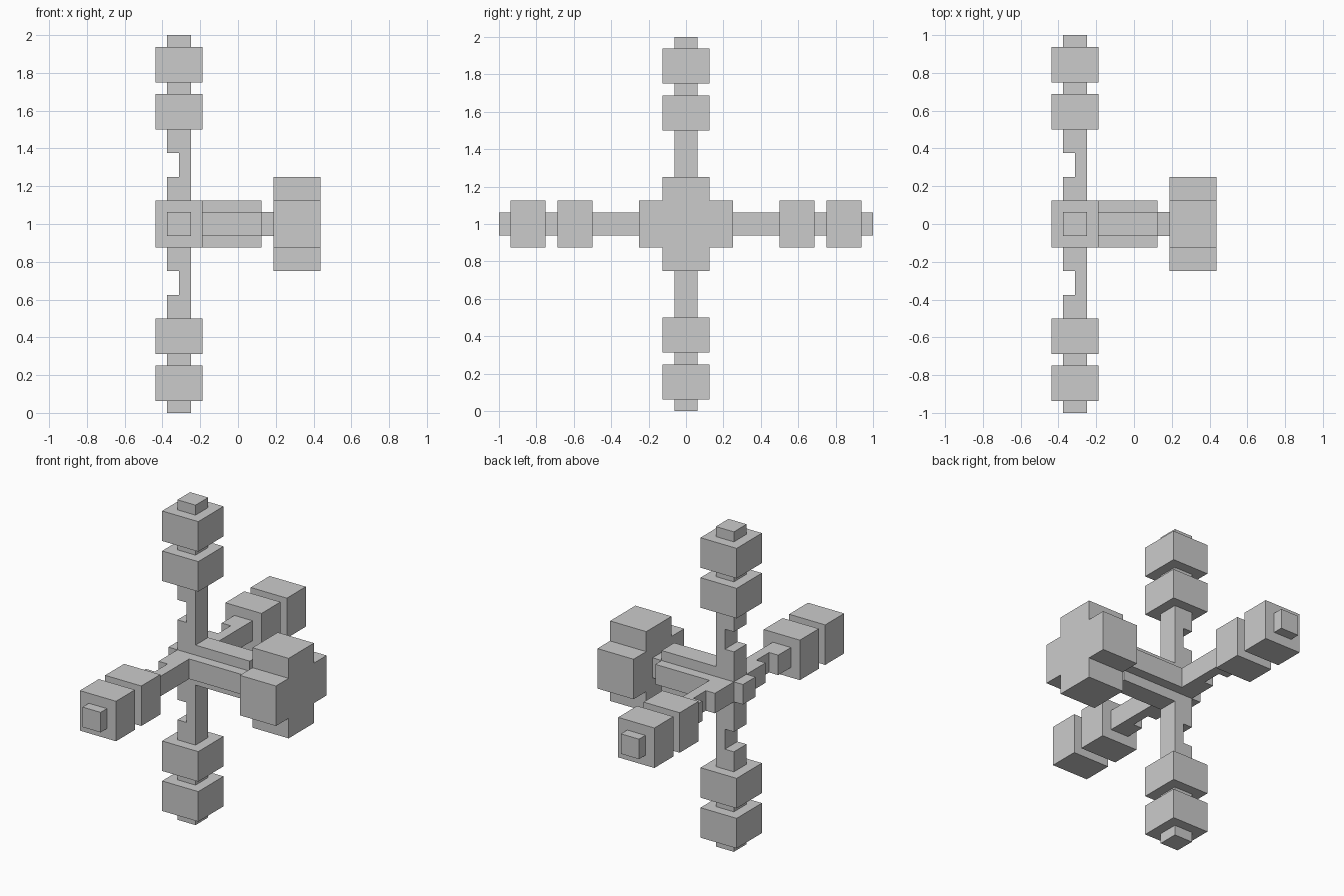
import bpy, bmesh, math
from mathutils import Matrix, Vector

if "Cube" in bpy.data.objects:
    bpy.data.objects.remove(bpy.data.objects["Cube"])

U = 1 / 16                       # grid unit of the blocky design
CENTRE = Matrix.Translation((0, 0, 1))


def extrude(name, outline, vec, matrix=CENTRE):
    """Extrude a closed outline of 3D points (in grid units) along vec."""
    bm = bmesh.new()
    face = bm.faces.new([bm.verts.new(Vector(p) * U) for p in outline])
    ext = bmesh.ops.extrude_face_region(bm, geom=[face], use_keep_orig=True)
    top = [v for v in ext["geom"] if isinstance(v, bmesh.types.BMVert)]
    bmesh.ops.translate(bm, verts=top, vec=Vector(vec) * U)
    bmesh.ops.recalc_face_normals(bm, faces=bm.faces)
    mesh = bpy.data.meshes.new(name)
    bm.to_mesh(mesh)
    bm.free()
    ob = bpy.data.objects.new(name, mesh)
    ob.matrix_world = matrix
    bpy.context.collection.objects.link(ob)
    return ob


def square_bar(name, x0, x1, half):
    """Square bar running along x."""
    h = half
    return extrude(name, [(x0, -h, -h), (x0, h, -h), (x0, h, h), (x0, -h, h)],
                   (x1 - x0, 0, 0))


def cross_bar(name, x0, x1, outer, inner):
    """Plus-shaped bar running along x."""
    quarter = [(outer, -inner), (outer, inner), (inner, inner)]
    pts, seen = [], quarter
    for _ in range(4):
        pts += [(x0, y, z) for y, z in seen[:2]]
        pts.append((x0, *seen[2]))
        seen = [(-z, y) for y, z in seen]
    # drop inner corners that repeat the start of the next quarter
    clean = [p for i, p in enumerate(pts) if p not in pts[:i]]
    return extrude(name, clean, (x1 - x0, 0, 0))


# Central axle: hub, ribbed shaft, neck and cross-shaped head
square_bar("hub", -7, -4, 1)
cross_bar("ribbed_shaft", -4, 2, 2, 1)
square_bar("neck", 2, 3, 1)
cross_bar("head", 3, 7, 4, 2)

# Four notched spokes, each carrying two square grips
spoke = [(-4, 1), (-4, 16), (-6, 16), (-6, 6), (-5, 6), (-5, 4), (-6, 4), (-6, 1)]
for i in range(4):
    turn = CENTRE @ Matrix.Rotation(i * math.pi / 2, 4, 'X')
    extrude(f"spoke_{i + 1}", [(x, -1, z) for x, z in spoke], (0, 2, 0), turn)
    for label, z in (("inner", 8), ("outer", 12)):
        extrude(f"{label}_grip_{i + 1}",
                [(-7, -2, z), (-3, -2, z), (-3, 2, z), (-7, 2, z)], (0, 0, 3), turn)
